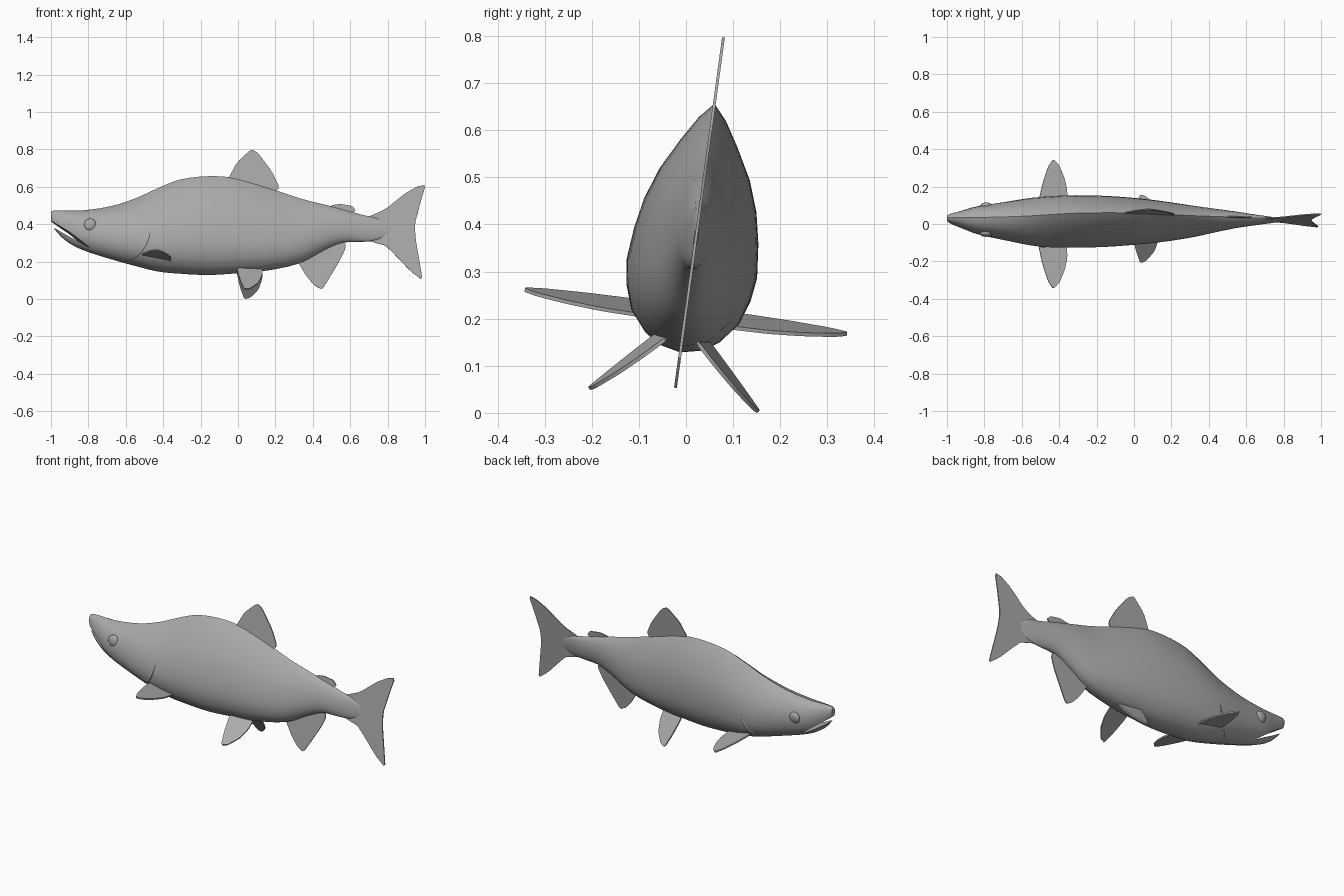
import bpy, bmesh, math
from mathutils import Matrix, Vector

if "Cube" in bpy.data.objects:
    bpy.data.objects.remove(bpy.data.objects["Cube"])

# One plain grey for the whole fish
grey = bpy.data.materials.new("fish grey")
grey.use_nodes = True
grey.diffuse_color = (0.4, 0.4, 0.4, 1)
grey.node_tree.nodes["Principled BSDF"].inputs["Base Color"].default_value = grey.diffuse_color

# Body stations, nose to tail: x, belly height, back height, half width
STATIONS = [
    (-1.0, .42, .468, .014), (-.985, .38, .475, .024), (-.925, .315, .476, .045),
    (-.84, .266, .475, .074), (-.685, .214, .497, .104), (-.55, .176, .54, .128),
    (-.43, .146, .595, .138), (-.31, .134, .642, .14), (-.16, .127, .66, .136),
    (-.03, .134, .652, .127), (.13, .147, .608, .111), (.33, .19, .541, .081),
    (.465, .262, .506, .057), (.56, .301, .482, .041), (.67, .306, .45, .024),
    (.74, .315, .436, .014), (.8, .345, .40, .004)]
# Egg-shaped section: share of height, share of half width
SECTION = [(0, 0), (.02, .35), (.06, .58), (.14, .83), (.24, .95), (.34, 1), (.48, .95),
           (.6, .86), (.72, .70), (.84, .45), (.94, .21), (1, 0)]


def hermite(table, x):
    """Smoothly interpolate the rows of a table by their first value."""
    n = len(table)
    i = max(k for k in range(n - 1) if table[k][0] <= x or k == 0)

    def slope(k, c):
        a, b = table[max(k - 1, 0)], table[min(k + 1, n - 1)]
        return (b[c] - a[c]) / (b[0] - a[0])
    a, b = table[i], table[i + 1]
    h = b[0] - a[0]
    t = min(max((x - a[0]) / h, 0), 1)
    s = t * t * (3 - 2 * t)
    return [a[c] * (1 - s) + b[c] * s
            + h * t * (1 - t) * ((1 - t) * slope(i, c) - t * slope(i + 1, c))
            for c in range(1, len(a))]


def side(x, t, egg):
    """Half width of the body at x and a share t of its height."""
    width = hermite(STATIONS, x)[2]
    ends = max(0, min(1, (abs(x + .1) - .4) / .4))     # rounder towards both ends
    return width * (egg * (1 - ends) + 2 * math.sqrt(max(t * (1 - t), 0)) * ends)


def surface(x, z):
    """Half width of the body at a world height."""
    low, high, _ = hermite(STATIONS, x)
    t = (z - low) / (high - low)
    for (t0, w0), (t1, w1) in zip(SECTION, SECTION[1:]):
        if t0 <= t <= t1:
            return side(x, t, w0 + (w1 - w0) * (t - t0) / (t1 - t0))
    return 0


def make(name, bm):
    bmesh.ops.recalc_face_normals(bm, faces=bm.faces)
    mesh = bpy.data.meshes.new(name)
    bm.to_mesh(mesh)
    bm.free()
    mesh.materials.append(grey)
    obj = bpy.data.objects.new(name, mesh)
    bpy.context.collection.objects.link(obj)
    return obj


def activate(obj):
    bpy.ops.object.select_all(action='DESELECT')
    obj.select_set(True)
    bpy.context.view_layer.objects.active = obj


def rounded(points):
    """Cut the corners of a closed outline."""
    out = []
    for p, q in zip(points, points[1:] + points[:1]):
        p, q = Vector(p), Vector(q)
        out += [p.lerp(q, .15), p.lerp(q, .85)]
    return out


def slab(name, points, thickness, matrix=Matrix()):
    """Flat outline in x and z, given a thickness across y."""
    bm = bmesh.new()
    rings = [[bm.verts.new(matrix @ Vector((p[0], y, p[1]))) for p in points]
             for y in (-thickness / 2, thickness / 2)]
    for ring in rings:
        face = bm.faces.new(ring)
    n = len(points)
    for i in range(n):
        j = (i + 1) % n
        bm.faces.new((rings[0][i], rings[0][j], rings[1][j], rings[1][i]))
    return make(name, bm)


# Body: lofted egg sections
parts = []
bm = bmesh.new()
rings = []
xs = [a[0] + (b[0] - a[0]) * k / 3 for a, b in zip(STATIONS, STATIONS[1:]) for k in range(3)]
for x in xs + [STATIONS[-1][0]]:
    low, high, _ = hermite(STATIONS, x)
    half = [(side(x, t, w), low + (high - low) * t) for t, w in SECTION]
    loop = half + [(-y, z) for y, z in half[-2:0:-1]]
    rings.append([bm.verts.new((x, y, z)) for y, z in loop])
for a, b in zip(rings, rings[1:]):
    for i in range(len(a)):
        j = (i + 1) % len(a)
        bm.faces.new((a[i], a[j], b[j], b[i]))
bm.faces.new(rings[0])
bm.faces.new(rings[-1])
body = make("body", bm)
parts.append(body)

# Mouth: a narrow wedge cut between the jaws
cutter = slab("mouth_cutter", [(-1.03, .437), (-.9, .352), (-.79, .266), (-.9, .328), (-1.03, .408)], .5)
cutter.hide_render = True
activate(body)
cut = body.modifiers.new("mouth", 'BOOLEAN')
cut.operation, cut.object, cut.solver = 'DIFFERENCE', cutter, 'EXACT'
bpy.ops.object.modifier_apply(modifier=cut.name)
bpy.data.objects.remove(cutter)

# Fins along the middle
MIDDLE_FINS = {
    "dorsal_fin": [(-.05, .60), (-.05, .65), (-.005, .735), (.07, .805), (.108, .785),
                   (.182, .684), (.222, .60), (.18, .55)],
    "adipose_fin": [(.46, .48), (.50, .503), (.545, .510), (.61, .50), (.63, .475),
                    (.59, .455), (.50, .46)],
    "anal_fin": [(.31, .22), (.326, .188), (.37, .115), (.41, .07), (.45, .048),
                 (.50, .13), (.55, .215), (.58, .285), (.54, .34)],
    "tail_fin": [(.64, .40), (.69, .438), (.786, .48), (.893, .567), (.96, .605), (1.003, .613),
                 (.973, .51), (.945, .40), (.95, .32), (.968, .214), (.988, .097),
                 (.92, .15), (.84, .235), (.79, .285), (.73, .302), (.64, .33)]}
for name, outline in MIDDLE_FINS.items():
    parts.append(slab(name, rounded(outline), .006))

# Paired fins: outline of x and reach, root height, root side, droop, pitch
PAIRED_FINS = {
    "pectoral_fin": ([(-.51, -.03), (-.51, .01), (-.49, .1), (-.46, .19), (-.433, .232),
                      (-.40, .2), (-.37, .13), (-.355, .06), (-.36, -.03)], .208, .118, -1.6, 11),
    "pelvic_fin": ([(-.005, -.03), (-.005, .01), (.01, .09), (.033, .172), (.065, .16),
                    (.11, .1), (.13, .03), (.13, -.03)], .142, .058, 44.5, 8)}
for name, (outline, z, y, droop, pitch) in PAIRED_FINS.items():
    mid = sum(p[0] for p in outline) / len(outline)
    for label, s in (("left", 1), ("right", -1)):
        lay = Matrix.Rotation(math.radians(-90), 4, 'X')          # reach points to +y
        tilt = Matrix.Rotation(math.radians(pitch), 4, 'Y')
        hang = Matrix.Rotation(math.radians(-droop), 4, 'X')
        place = (Matrix.Diagonal((1, s, 1, 1)) @ Matrix.Translation((mid, y, z))
                 @ hang @ tilt @ lay @ Matrix.Translation((-mid, 0, 0)))
        parts.append(slab(label + "_" + name, rounded(outline), .008, place))

# Eyes and gill creases on both flanks
GILL = [(-.47, .34), (-.478, .30), (-.495, .265), (-.52, .23), (-.56, .203), (-.60, .198)]
for label, s in (("left", 1), ("right", -1)):
    bm = bmesh.new()
    bmesh.ops.create_uvsphere(bm, u_segments=20, v_segments=12, radius=.033)
    bmesh.ops.transform(bm, verts=bm.verts, matrix=Matrix.Translation(
        (-.79, s * (surface(-.79, .39) - .004), .388)) @ Matrix.Diagonal((1, .5, 1, 1)))
    parts.append(make(label + "_eye", bm))

    bm = bmesh.new()
    rows = []
    for i, (x, z) in enumerate(GILL):
        r = .005 * math.sin(math.pi * (i + .5) / len(GILL))
        y = surface(x, z)
        rows.append([bm.verts.new((x + dx * r, s * (y + dy * r), z - dx * r * .5))
                     for dx, dy in ((-4, -1), (0, 1), (1, .6), (1, -2))])
    for a, b in zip(rows, rows[1:]):
        for i in range(4):
            j = (i + 1) % 4
            bm.faces.new((a[i], a[j], b[j], b[i]))
    parts.append(make(label + "_gill_edge", bm))

# Roll the whole fish slightly and rest its lowest fin on the ground
pivot = Matrix.Translation((0, 0, .216))
roll = pivot @ Matrix.Rotation(math.radians(-7.8), 4, 'X') @ pivot.inverted()
for part in parts:
    part.data.transform(roll)
lowest = min(v.co.z for part in parts for v in part.data.vertices)
for part in parts:
    part.data.transform(Matrix.Translation((0, 0, -lowest)))
    activate(part)
    bpy.ops.object.shade_smooth_by_angle(angle=math.radians(35))
